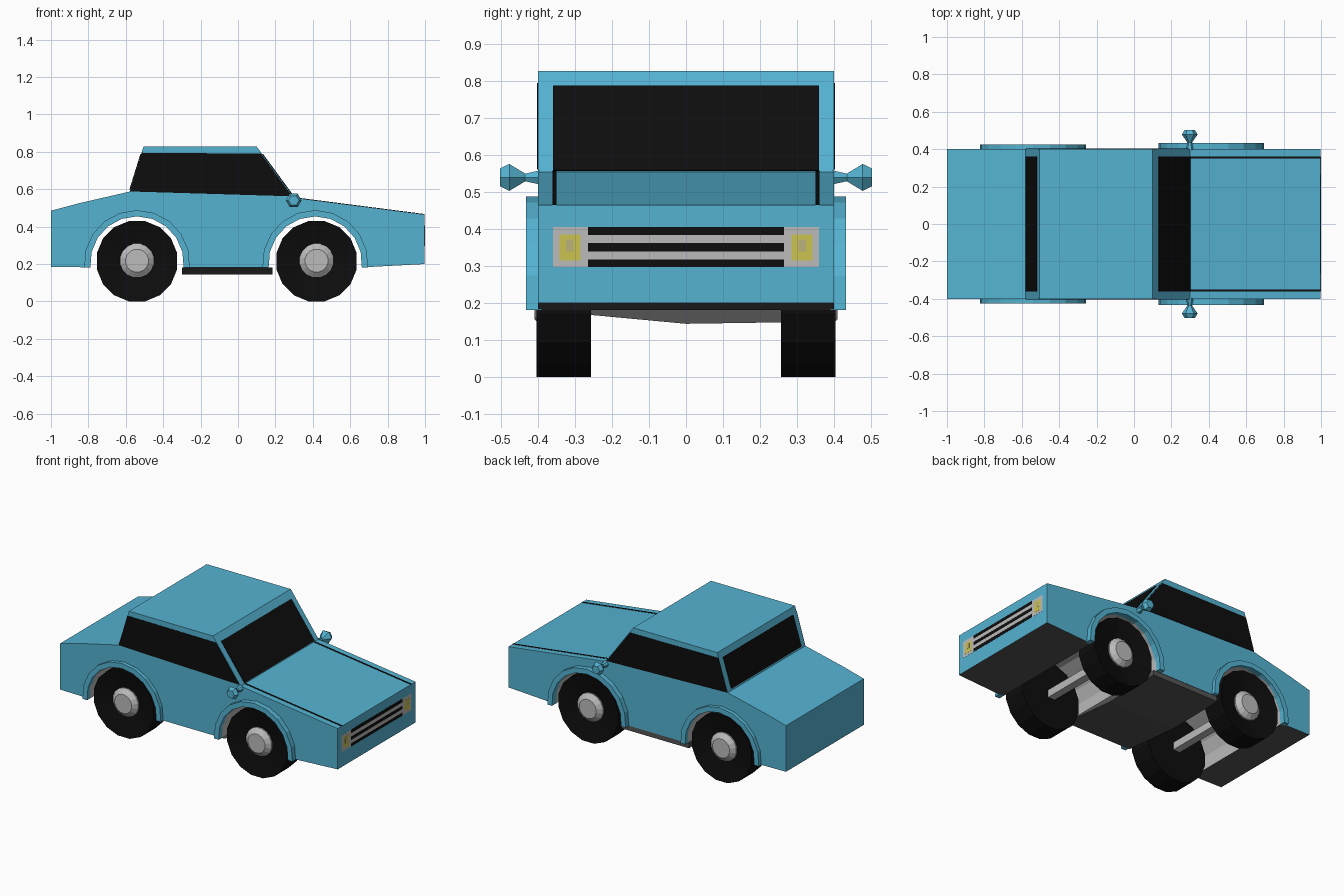
import bpy, bmesh
from math import sin, cos, pi, asin, hypot

if "Cube" in bpy.data.objects:
    bpy.data.objects.remove(bpy.data.objects["Cube"])

def material(name, r, g, b):
    m = bpy.data.materials.new(name)
    m.diffuse_color = (r, g, b, 1)
    m.use_nodes = True
    m.node_tree.nodes["Principled BSDF"].inputs["Base Color"].default_value = m.diffuse_color
    return m

BLUE = material("blue_paint", 0.09, 0.45, 0.64)
BLACK = material("black", 0.004, 0.004, 0.004)
DARK = material("dark_grey", 0.09, 0.09, 0.09)
MID = material("hub_grey", 0.16, 0.16, 0.16)
LIGHT = material("light_grey", 0.5, 0.5, 0.5)
YELLOW = material("lamp_yellow", 0.6, 0.55, 0.08)
AMBER = material("lamp_centre", 0.5, 0.45, 0.2)

def finish(name, bm, mat):
    bmesh.ops.recalc_face_normals(bm, faces=bm.faces)
    me = bpy.data.meshes.new(name)
    bm.to_mesh(me)
    bm.free()
    ob = bpy.data.objects.new(name, me)
    bpy.context.collection.objects.link(ob)
    me.materials.append(mat)
    return ob

def prism(name, pts, a, b, mat, axis="y"):
    """Extrude an outline from a to b along y (outline in xz) or x (outline in yz)."""
    at = (lambda u, v, w: (u, w, v)) if axis == "y" else (lambda u, v, w: (w, u, v))
    bm = bmesh.new()
    lo = [bm.verts.new(at(u, v, a)) for u, v in pts]
    hi = [bm.verts.new(at(u, v, b)) for u, v in pts]
    bm.faces.new(lo)
    bm.faces.new(hi)
    n = len(pts)
    for i in range(n):
        j = (i + 1) % n
        bm.faces.new((lo[i], lo[j], hi[j], hi[i]))
    return finish(name, bm, mat)

def lathe(name, rings, n, cx, cz, side, mat):
    """Rings of (y, radius) around a y-axis through (cx, cz)."""
    bm = bmesh.new()
    loops = [[bm.verts.new((cx + r * sin(2 * pi * (k + 0.5) / n), side * y,
                            cz + r * cos(2 * pi * (k + 0.5) / n)))
              for k in range(n)] for y, r in rings]
    for p, q in zip(loops, loops[1:]):
        for k in range(n):
            j = (k + 1) % n
            bm.faces.new((p[k], p[j], q[j], q[k]))
    bm.faces.new(loops[0])
    bm.faces.new(loops[-1])
    return finish(name, bm, mat)

def strip(p, q, t=0.004):
    """Thin profile lying on the upper side of the slope p to q."""
    dx, dz = q[0] - p[0], q[1] - p[1]
    l = hypot(dx, dz)
    nx, nz = -dz / l * t, dx / l * t
    return [p, q, (q[0] + nx, q[1] + nz), (p[0] + nx, p[1] + nz)]

def rect(u0, u1, v0, v1):
    return [(u0, v0), (u1, v0), (u1, v1), (u0, v1)]

ARCH_Z, ARCH_R = 0.205, 0.25
REAR, FRONT = -0.54, 0.413

def arch(cx, r, z0=0.182, n=10):
    """Arc from the left foot over the top to the right foot."""
    s = asin((z0 - ARCH_Z) / r)
    return [(cx - r * cos(s + (pi - 2 * s) * k / n),
             ARCH_Z + r * sin(s + (pi - 2 * s) * k / n)) for k in range(n + 1)]

# Body: one side outline with both wheel arches, extruded across
outline = ([(-1, 0.185)] + arch(REAR, ARCH_R) + arch(FRONT, ARCH_R)
           + [(0.998, 0.2), (0.998, 0.465), (0.3, 0.555), (0.1, 0.828), (-0.505, 0.828),
              (-0.58, 0.587), (-0.85, 0.525), (-1, 0.485)])
body = prism("body", outline, -0.4, 0.4, BLUE)
body.data.materials.append(DARK)
body.data.materials.append(LIGHT)
for f in body.data.polygons:
    c = f.center
    if abs(f.normal.y) > 0.5:
        continue
    if f.normal.z < -0.9 and c.z < 0.22:
        f.material_index = 1
    elif min(hypot(c.x - cx, c.z - ARCH_Z) for cx in (REAR, FRONT)) < 0.255:
        f.material_index = 2

# Floor pan below the cabin
prism("floor_pan", [(-0.398, 0.181), (0, 0.144), (0.398, 0.15), (0.398, 0.182)],
      -0.3, 0.185, DARK, "x")

# Windscreen, rear window and bonnet seams
prism("windscreen", strip((0.13, 0.787), (0.298, 0.558)), -0.36, 0.36, BLACK)
prism("rear_window", strip((-0.577, 0.597), (-0.518, 0.787)), -0.36, 0.36, BLACK)

for side, tag in ((-1, "right"), (1, "left")):
    # Side windows
    prism("side_window_" + tag,
          [(-0.577, 0.588), (-0.515, 0.795), (0.123, 0.79), (0.29, 0.562)],
          side * 0.398, side * 0.403, BLACK)
    prism("bonnet_seam_" + tag, strip((0.3, 0.555), (0.997, 0.4655), 0.002),
          side * 0.35, side * 0.361, BLACK)
    # Wing mirror: neck flaring into a faceted head
    lathe("mirror_" + tag, [(0.395, 0.022), (0.435, 0.012), (0.478, 0.042), (0.503, 0.028)],
          6, 0.298, 0.54, side, BLUE)
    # Headlamps
    lo, hi = sorted((side * 0.264, side * 0.36))
    prism("lamp_surround_" + tag, rect(lo, hi, 0.297, 0.406), 0.997, 0.9985, LIGHT, "x")
    prism("headlamp_" + tag, rect(side * 0.285, side * 0.342, 0.315, 0.385),
          0.997, 0.9993, YELLOW, "x")
    prism("lamp_centre_" + tag, rect(side * 0.304, side * 0.325, 0.34, 0.372),
          0.997, 1.0, AMBER, "x")
    for cx, end, width in ((REAR, "rear", 0.425), (FRONT, "front", 0.433)):
        # Wheel arch flare
        flare = arch(cx, ARCH_R) + arch(cx, ARCH_R + 0.033)[::-1]
        prism(f"arch_flare_{end}_{tag}", flare, side * 0.39, side * width, BLUE)
        # Tyre and two-step hub
        wx = cx + (0.007 if end == "front" else 0)
        lathe(f"tyre_{end}_{tag}", [(0.257, 0.12), (0.257, 0.219), (0.404, 0.219), (0.375, 0.09)],
              16, wx, 0.215, side, BLACK)
        lathe(f"hub_{end}_{tag}", [(0.36, 0.093), (0.385, 0.093), (0.41, 0.062)],
              16, wx, 0.218, side, LIGHT)

# Grille with two bars
prism("grille", rect(-0.265, 0.265, 0.297, 0.406), 0.997, 0.999, BLACK, "x")
for i, z in enumerate((0.318, 0.362)):
    prism(f"grille_bar_{i + 1}", rect(-0.265, 0.265, z, z + 0.022), 0.997, 0.9997, LIGHT, "x")

# Axles
for cx, end in ((REAR, "rear"), (FRONT, "front")):
    prism("axle_" + end, rect(cx - 0.025, cx + 0.025, 0.195, 0.245), -0.3, 0.3, LIGHT)
